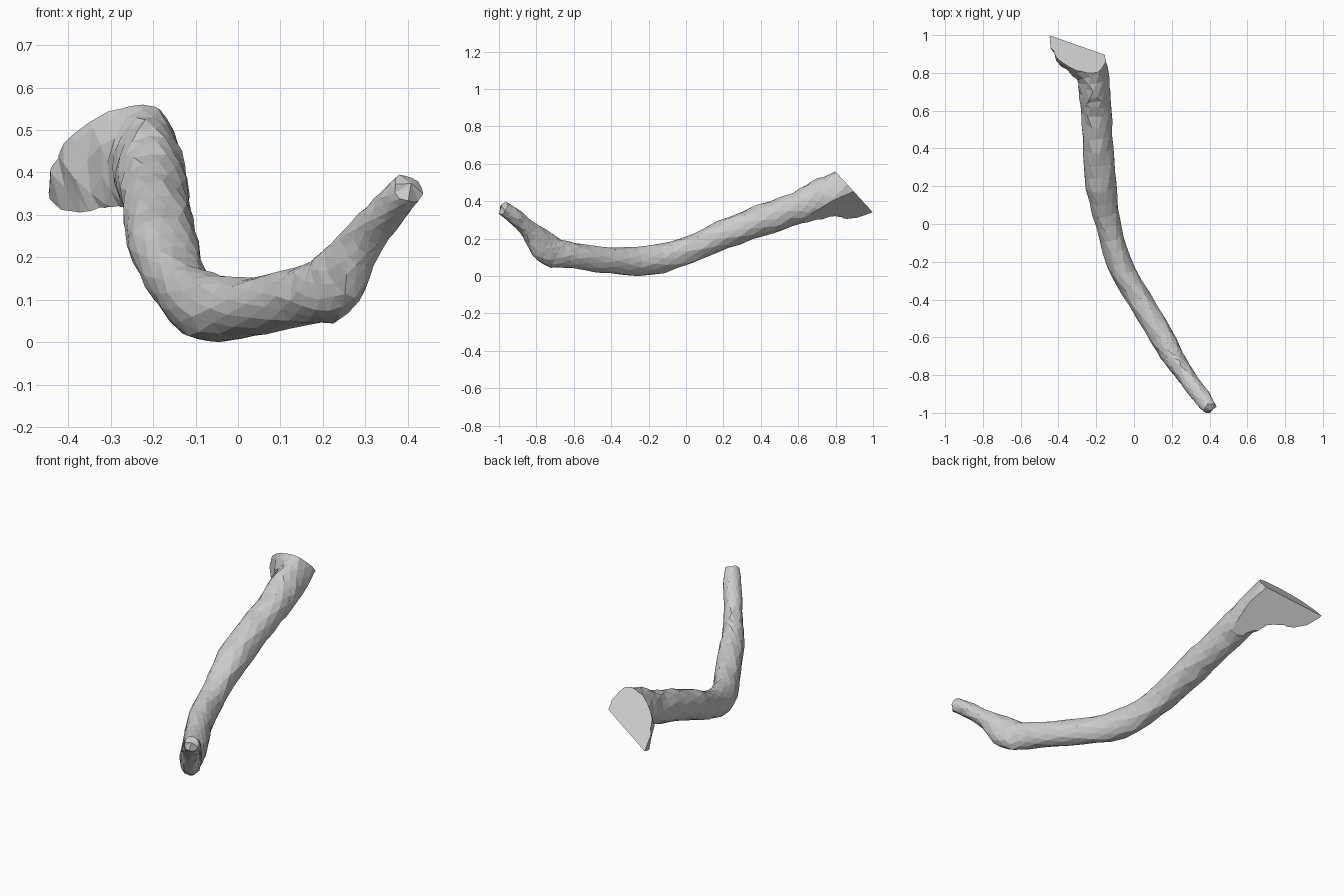
import bpy, bmesh, math, random
from mathutils import Vector

random.seed(4)
if "Cube" in bpy.data.objects:
    bpy.data.objects.remove(bpy.data.objects["Cube"], do_unlink=True)

SIDES = 13
STEPS = 3

# Branch path from twig tip to flared butt: x, y, z, half width, half height
PATH = [
    (.40, -.975, .365, .037, .037), (.355, -.91, .315, .045, .042),
    (.30, -.84, .25, .045, .048), (.252, -.77, .172, .05, .08),
    (.21, -.71, .13, .056, .08), (.15, -.6, .112, .062, .068),
    (.03, -.4, .085, .063, .07), (-.08, -.2, .088, .066, .08),
    (-.137, 0, .137, .064, .072), (-.175, .2, .225, .082, .078),
    (-.19, .4, .30, .079, .083), (-.2, .6, .37, .08, .085),
    (-.208, .7, .403, .081, .108), (-.222, .8, .425, .087, .13),
    (-.275, .9, .43, .125, .185), (-.305, .97, .40, .135, .19),
    (-.315, 1.06, .39, .14, .19),
]


def smooth_path(points, steps):
    """Catmull-Rom samples through the control points."""
    p = [Vector(q) for q in points]
    p = [p[0] * 2 - p[1]] + p + [p[-1] * 2 - p[-2]]
    out = []
    for a, b, c, d in zip(p, p[1:], p[2:], p[3:]):
        for i in range(steps):
            t = i / steps
            out.append((b * 2 + (c - a) * t + (a * 2 - b * 5 + c * 4 - d) * t**2
                        + (b * 3 - a - c * 3 + d) * t**3) / 2)
    return out + [p[-2]]


def cut(bm, point, normal):
    """Saw the branch flat along a plane and close the cut."""
    geom = bm.verts[:] + bm.edges[:] + bm.faces[:]
    bmesh.ops.bisect_plane(bm, geom=geom, dist=1e-5, plane_co=point,
                           plane_no=normal, clear_outer=True)
    bmesh.ops.holes_fill(bm, edges=[e for e in bm.edges if e.is_boundary], sides=0)


# Loft of rough, staggered rings
bm = bmesh.new()
samples = smooth_path(PATH, STEPS)
rings = []
for i, s in enumerate(samples):
    before, after = samples[max(i - 1, 0)], samples[min(i + 1, len(samples) - 1)]
    tangent = (after - before).to_3d().normalized()
    side = tangent.cross(Vector((0, 0, 1))).normalized()
    up = side.cross(tangent)
    ring = []
    for k in range(SIDES):
        a = math.tau * (k + .5 * (i % 2)) / SIDES
        r = random.uniform(.96, 1.07)
        slide = tangent * random.uniform(-.007, .007)
        ring.append(bm.verts.new(s.to_3d() + slide + side * s[3] * r * math.cos(a)
                                 + up * s[4] * r * math.sin(a)))
    rings.append(ring)
for i, (lo, hi) in enumerate(zip(rings, rings[1:])):
    for k in range(SIDES):
        n = (k + 1) % SIDES
        if i % 2:
            bm.faces.new((lo[k], hi[k], hi[n]))
            bm.faces.new((lo[k], hi[n], lo[n]))
        else:
            bm.faces.new((lo[k], hi[k], lo[n]))
            bm.faces.new((lo[n], hi[k], hi[n]))

# Blunt twig tip and butt cap
tip = bm.verts.new(Vector(PATH[0][:3]) + Vector((.008, -.012, .012)))
for k in range(SIDES):
    bm.faces.new((rings[0][k], rings[0][(k + 1) % SIDES], tip))
bm.faces.new(rings[-1])

# Two flat saw cuts on the butt
cut(bm, Vector((-.25, .81, .55)), Vector((0, .74, .68)))
cut(bm, Vector((-.17, .9, .45)), Vector((.49, .48, -.84)).normalized())

# Rest the branch on the ground
lowest = min(v.co.z for v in bm.verts)
bmesh.ops.translate(bm, verts=bm.verts[:], vec=(0, 0, -lowest))
bmesh.ops.recalc_face_normals(bm, faces=bm.faces[:])

mesh = bpy.data.meshes.new("branch")
bm.to_mesh(mesh)
bm.free()
branch = bpy.data.objects.new("branch", mesh)
bpy.context.collection.objects.link(branch)

# Pale grey wood
mat = bpy.data.materials.new("pale_grey")
mat.use_nodes = True
color = (.6, .6, .6, 1)
mat.diffuse_color = color
mat.node_tree.nodes["Principled BSDF"].inputs["Base Color"].default_value = color
mesh.materials.append(mat)
